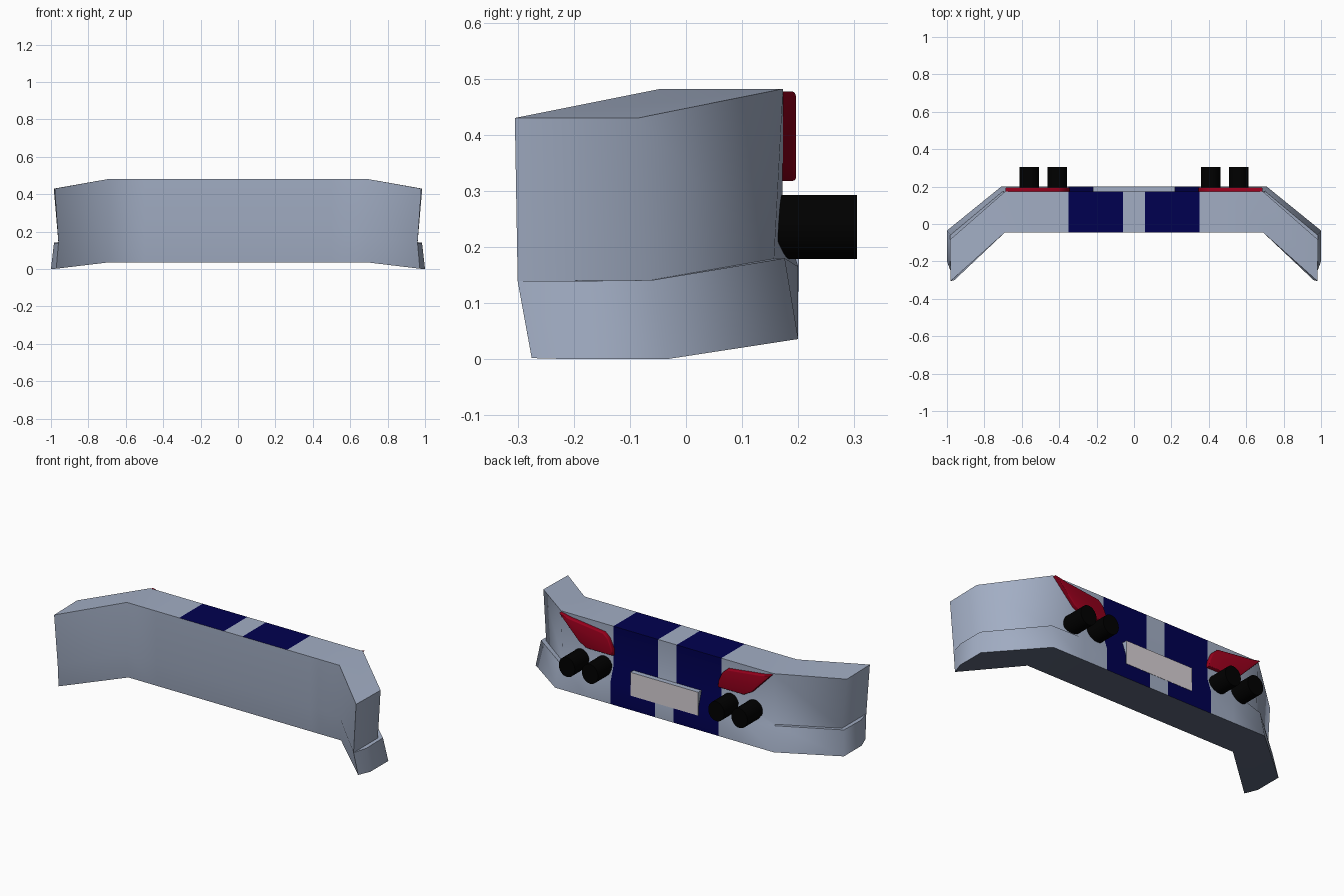
import bpy, bmesh, math
from mathutils import Matrix

cube = bpy.data.objects.get("Cube")
if cube:
    bpy.data.objects.remove(cube, do_unlink=True)


def material(name, color):
    m = bpy.data.materials.new(name)
    m.use_nodes = True
    m.diffuse_color = (*color, 1)
    m.node_tree.nodes["Principled BSDF"].inputs["Base Color"].default_value = (*color, 1)
    return m


silver = material("silver blue paint", (0.36, 0.42, 0.55))
navy = material("navy stripe", (0, 0, 0.08))
dark = material("dark underside", (0.11, 0.135, 0.2))
red = material("red lens", (0.32, 0, 0.012))
black = material("black pipe", (0, 0, 0))
white = material("plate white", (0.68, 0.63, 0.66))


def finish(name, bm, mats, angle):
    bmesh.ops.recalc_face_normals(bm, faces=bm.faces)
    mesh = bpy.data.meshes.new(name)
    bm.to_mesh(mesh)
    bm.free()
    for m in mats:
        mesh.materials.append(m)
    ob = bpy.data.objects.new(name, mesh)
    bpy.context.collection.objects.link(ob)
    bpy.ops.object.select_all(action="DESELECT")
    ob.select_set(True)
    bpy.context.view_layer.objects.active = ob
    bpy.ops.object.shade_smooth_by_angle(angle=math.radians(angle))
    return ob


# Bumper shell: sections ordered front top, back top, step, lip top, lip bottom, front bottom, front step
tip = [(0.98, -0.305, 0.43), (0.985, -0.085, 0.43), (0.96, -0.075, 0.139), (0.983, -0.06, 0.141),
       (1.0, -0.035, 0), (0.972, -0.275, 0.002), (0.96, -0.3, 0.139)]
corner = [(0.69, -0.045, 0.482), (0.69, 0.173, 0.482), (0.69, 0.157, 0.179), (0.7, 0.176, 0.18),
          (0.71, 0.2, 0.036), (0.69, -0.03, 0.036), (0.69, -0.045, 0.18)]
middle = [(-0.045, 0.482), (0.173, 0.482), (0.172, 0.25), (0.2, 0.165),
          (0.2, 0.036), (-0.03, 0.036), (-0.045, 0.18)]

half = [tip, corner] + [[(x, y, z) for y, z in middle] for x in (0.5, 0.35, 0.06)]
sections = half + [[(-x, y, z) for x, y, z in s] for s in reversed(half)]

bm = bmesh.new()
rings = [[bm.verts.new(p) for p in s] for s in sections]
for a, b in zip(rings, rings[1:]):
    for i in range(len(a)):
        j = (i + 1) % len(a)
        f = bm.faces.new((a[i], a[j], b[j], b[i]))
        # Two stripes run over the top, back and lip; the underside is dark
        if i < 4 and 0.06 < abs(f.calc_center_median().x) < 0.35:
            f.material_index = 1
        elif i == 4:
            f.material_index = 2

# End caps, with the lip bent round the tip
for side, ring in ((1, rings[0]), (-1, rings[-1])):
    ft, bt, step, lt, lb, fb, fs = ring
    bend_top = bm.verts.new((side * 0.984, -0.215, 0.139))
    bend_low = bm.verts.new((side * 1.0, -0.2, 0))
    bm.faces.new((ft, bt, step, fs))
    bm.faces.new((fs, step, lt, bend_top))
    bm.faces.new((bend_top, lt, lb, bend_low))
    bm.faces.new((fs, bend_top, bend_low, fb))
    bm.faces.new((lb, fb, bend_low)).material_index = 2
finish("bumper_shell", bm, [silver, navy, dark], 62)

# Number plate block with a pale rear face
bm = bmesh.new()
bmesh.ops.create_cube(bm, size=1, matrix=Matrix.Translation((0, 0.183, 0.189))
                      @ Matrix.Diagonal((0.44, 0.037, 0.137, 1)))
for f in bm.faces:
    f.material_index = 1 if f.normal.y > 0.5 else 0
finish("plate", bm, [silver, white], 30)

# Tail lamps: extruded outline with a rounded rear rim
outline = [(0.688, 0.477), (0.62, 0.463), (0.40, 0.437), (0.37, 0.41),
           (0.345, 0.355), (0.342, 0.318), (0.51, 0.318), (0.56, 0.345)]
for side, label in ((1, "left"), (-1, "right")):
    bm = bmesh.new()
    base = bm.faces.new([bm.verts.new((side * x, 0.165, z)) for x, z in outline])
    ext = bmesh.ops.extrude_face_region(bm, geom=[base])["geom"]
    moved = [v for v in ext if isinstance(v, bmesh.types.BMVert)]
    bmesh.ops.translate(bm, vec=(0, 0.031, 0), verts=moved)
    rim = [e for e in bm.edges if all(v in moved for v in e.verts)]
    bmesh.ops.bevel(bm, geom=rim, offset=0.006, segments=3, profile=0.5, affect="EDGES")
    finish(label + "_tail_lamp", bm, [red], 40)

    # Twin exhaust pipes
    for x, part in ((0.41, "inner"), (0.56, "outer")):
        bm = bmesh.new()
        bmesh.ops.create_cone(bm, cap_ends=True, segments=32, radius1=1, radius2=1, depth=1,
                              matrix=Matrix.Translation((side * x, 0.23, 0.236))
                              @ Matrix.Diagonal((0.052, 0.15, 0.057, 1))
                              @ Matrix.Rotation(math.pi / 2, 4, "X"))
        finish(f"{label}_{part}_exhaust", bm, [black], 40)
